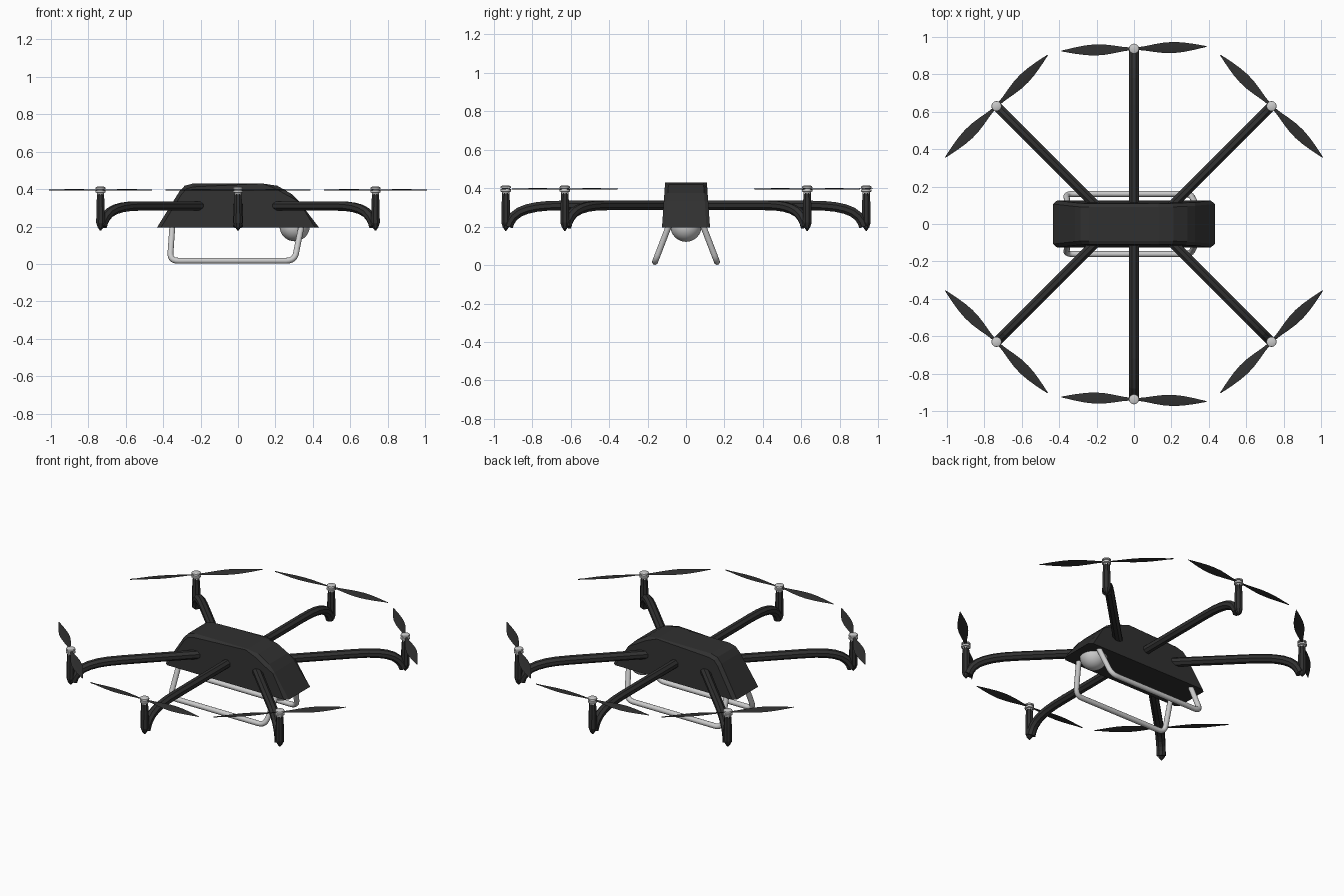
import bpy, bmesh, math
from mathutils import Vector, Matrix

if "Cube" in bpy.data.objects:
    bpy.data.objects.remove(bpy.data.objects["Cube"])

dark = bpy.data.materials.new("dark_shell")
dark.diffuse_color = (0.03, 0.03, 0.03, 1)
dark.use_nodes = True
dark.node_tree.nodes["Principled BSDF"].inputs["Base Color"].default_value = dark.diffuse_color


def finish(name, bm, mat=None, smooth=None):
    bmesh.ops.recalc_face_normals(bm, faces=bm.faces)
    me = bpy.data.meshes.new(name)
    bm.to_mesh(me)
    bm.free()
    ob = bpy.data.objects.new(name, me)
    bpy.context.collection.objects.link(ob)
    if mat:
        me.materials.append(mat)
    if smooth:
        bpy.ops.object.select_all(action='DESELECT')
        ob.select_set(True)
        bpy.context.view_layer.objects.active = ob
        bpy.ops.object.shade_smooth_by_angle(angle=math.radians(smooth))
    return ob


def loft(bm, rings):
    """Skin a list of closed rings and cap both ends."""
    vs = [[bm.verts.new(p) for p in ring] for ring in rings]
    n = len(vs[0])
    for a, b in zip(vs, vs[1:]):
        for i in range(n):
            bm.faces.new((a[i], a[(i + 1) % n], b[(i + 1) % n], b[i]))
    bm.faces.new(vs[0])
    bm.faces.new(vs[-1])


def lathe(name, profile, sides, at, mat=None, smooth=None, turn=0.0):
    bm = bmesh.new()
    loft(bm, [[(at[0] + r * math.cos(turn + math.tau * i / sides),
                at[1] + r * math.sin(turn + math.tau * i / sides), z)
               for i in range(sides)] for r, z in profile])
    return finish(name, bm, mat, smooth)


def sweep(name, path, sides, ru, rv, u, mat=None, smooth=None):
    """Tube along a planar path; u is a fixed axis across the tube."""
    bm = bmesh.new()
    rings = []
    for i, p in enumerate(path):
        t = (path[min(i + 1, len(path) - 1)] - path[max(i - 1, 0)]).normalized()
        v = t.cross(u).normalized()
        rings.append([p + u * ru * math.cos(a) + v * rv * math.sin(a)
                      for a in (math.tau * (k + .5) / sides for k in range(sides))])
    loft(bm, rings)
    return finish(name, bm, mat, smooth)


# Body: tapered side profile with chamfered upper rims
profile = [(-.433, .195), (-.315, .385), (-.285, .418), (-.24, .43), (.13, .43),
           (.21, .418), (.285, .375), (.325, .335), (.433, .195)]
bm = bmesh.new()
loft(bm, [[(x, s * (.125 - .07 * (z - .195)), z) for x, z in profile] for s in (-1, 1)])
rim = [e for e in bm.edges
       if e.verts[0].co.y * e.verts[1].co.y > 0
       and max(v.co.z for v in e.verts) > .2]
bmesh.ops.bevel(bm, geom=rim, offset=.018, segments=1, affect='EDGES')
finish("body", bm, dark)

# Camera dome under the nose
bm = bmesh.new()
bmesh.ops.create_uvsphere(bm, u_segments=32, v_segments=16, radius=.081,
                          matrix=Matrix.Translation((.303, 0, .202)))
finish("camera_dome", bm, None, 60)


# Landing skids: splayed tube frames with rounded corners
def rounded(pts, r, n=6):
    out = [pts[0]]
    for a, b, c in zip(pts, pts[1:], pts[2:]):
        p, q = b + (a - b).normalized() * r, b + (c - b).normalized() * r
        for k in range(n + 1):
            t = k / n
            out.append(p * (1 - t) ** 2 + b * 2 * t * (1 - t) + q * t * t)
    return out + [pts[-1]]


for side, s in (("front", -1), ("back", 1)):
    pts = [Vector(p) for p in ((-.350, s * .085, .215), (-.364, s * .161, .017),
                               (.302, s * .161, .017), (.342, s * .085, .215))]
    normal = (pts[0] - pts[1]).cross(pts[2] - pts[1]).normalized()
    sweep(side + "_skid", rounded(pts, .045), 12, .016, .016, normal, None, 50)

# Arms, motor pods and rotors
blade_stations = [(.008, .006), (.06, .012), (.11, .021), (.16, .028), (.21, .030),
                  (.26, .026), (.31, .018), (.35, .010), (.388, .002)]
arm_drop = [(.30, .310), (.22, .308), (.16, .302), (.11, .291), (.07, .275),
            (.04, .252), (.022, .226), (.012, .200)]
arms = []
for side, s in (("front", -1), ("back", 1)):
    arms += [(side + "_left", (-.19, s * .085), (-.735, s * .63), 0),
             (side + "_middle", (0, s * .07), (0, s * .937), s * 1.8),
             (side + "_right", (.19, s * .085), (.735, s * .63), 0)]

for name, start, end, yaw in arms:
    a, b = Vector((*start, .31)), Vector((*end, 0))
    out = Vector((end[0] - start[0], end[1] - start[1], 0)).normalized()
    across = Vector((-out.y, out.x, 0))
    path = [a] + [b - out * d + Vector((0, 0, z)) for d, z in arm_drop]
    sweep(name + "_arm", path, 8, .028, .027, across, dark)
    heading = math.atan2(out.y, out.x)
    lathe(name + "_motor_pod", [(.003, .178), (.017, .196), (.025, .22), (.024, .31), (.020, .375)],
          8, end, dark, None, heading + math.pi / 8)
    lathe(name + "_motor_cap", [(.019, .37), (.019, .380), (.027, .382), (.027, .392), (.021, .394),
                                (.021, .399), (.027, .401), (.026, .409), (.018, .413)],
          20, end, None, 35)
    # Two lens-section blades set across the arm
    bm = bmesh.new()
    base = abs(yaw) and math.radians(yaw) or heading - math.pi / 2
    for k in (0, math.pi):
        m = (Matrix.Translation((end[0], end[1], .396)) @ Matrix.Rotation(base + k, 4, 'Z')
             @ Matrix.Rotation(math.radians(7), 4, 'X'))
        loft(bm, [[m @ Vector(p) for p in ((r, -w, 0), (r, 0, .003), (r, w, 0), (r, 0, -.003))]
                  for r, w in blade_stations])
    finish(name + "_rotor", bm, dark, 40)
